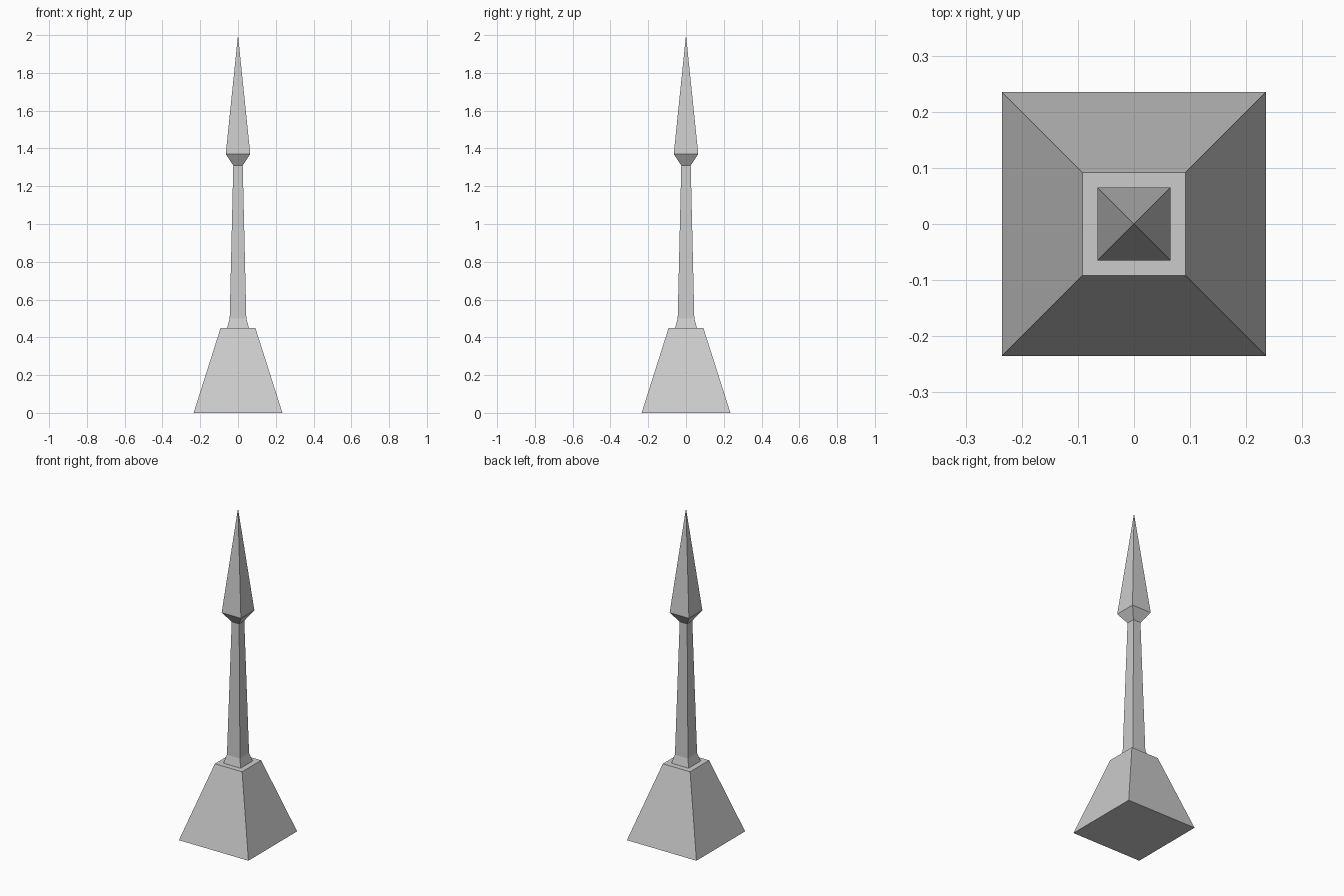
import bpy
import bmesh

cube = bpy.data.objects.get("Cube")
if cube:
    bpy.data.objects.remove(cube, do_unlink=True)

# One plain stone grey
stone = bpy.data.materials.new("stone_grey")
stone.use_nodes = True
grey = (0.6, 0.6, 0.6, 1)
stone.diffuse_color = grey
stone.node_tree.nodes["Principled BSDF"].inputs["Base Color"].default_value = grey


def square_column(name, profile):
    """Stack square sections from (half_width, height) pairs; zero width makes a point."""
    bm = bmesh.new()
    rings = []
    for half, z in profile:
        corners = [(-1, -1), (1, -1), (1, 1), (-1, 1)]
        if half == 0:
            corners = corners[:1]
        rings.append([bm.verts.new((x * half, y * half, z)) for x, y in corners])
    for low, high in zip(rings, rings[1:]):
        for i in range(4):
            j = (i + 1) % 4
            if len(high) == 1:
                bm.faces.new((low[i], low[j], high[0]))
            else:
                bm.faces.new((low[i], low[j], high[j], high[i]))
    bm.faces.new(rings[0][::-1])
    if len(rings[-1]) == 4:
        bm.faces.new(rings[-1])
    mesh = bpy.data.meshes.new(name)
    bm.to_mesh(mesh)
    bm.free()
    mesh.materials.append(stone)
    obj = bpy.data.objects.new(name, mesh)
    bpy.context.collection.objects.link(obj)
    return obj


# Tapered plinth, flared shaft and pointed head
square_column("base", [(0.235, 0), (0.092, 0.45)])
square_column("shaft", [(0.058, 0.45), (0.044, 0.5), (0.025, 1.31)])
square_column("spear_head", [(0.025, 1.31), (0.065, 1.37), (0, 2.0)])
